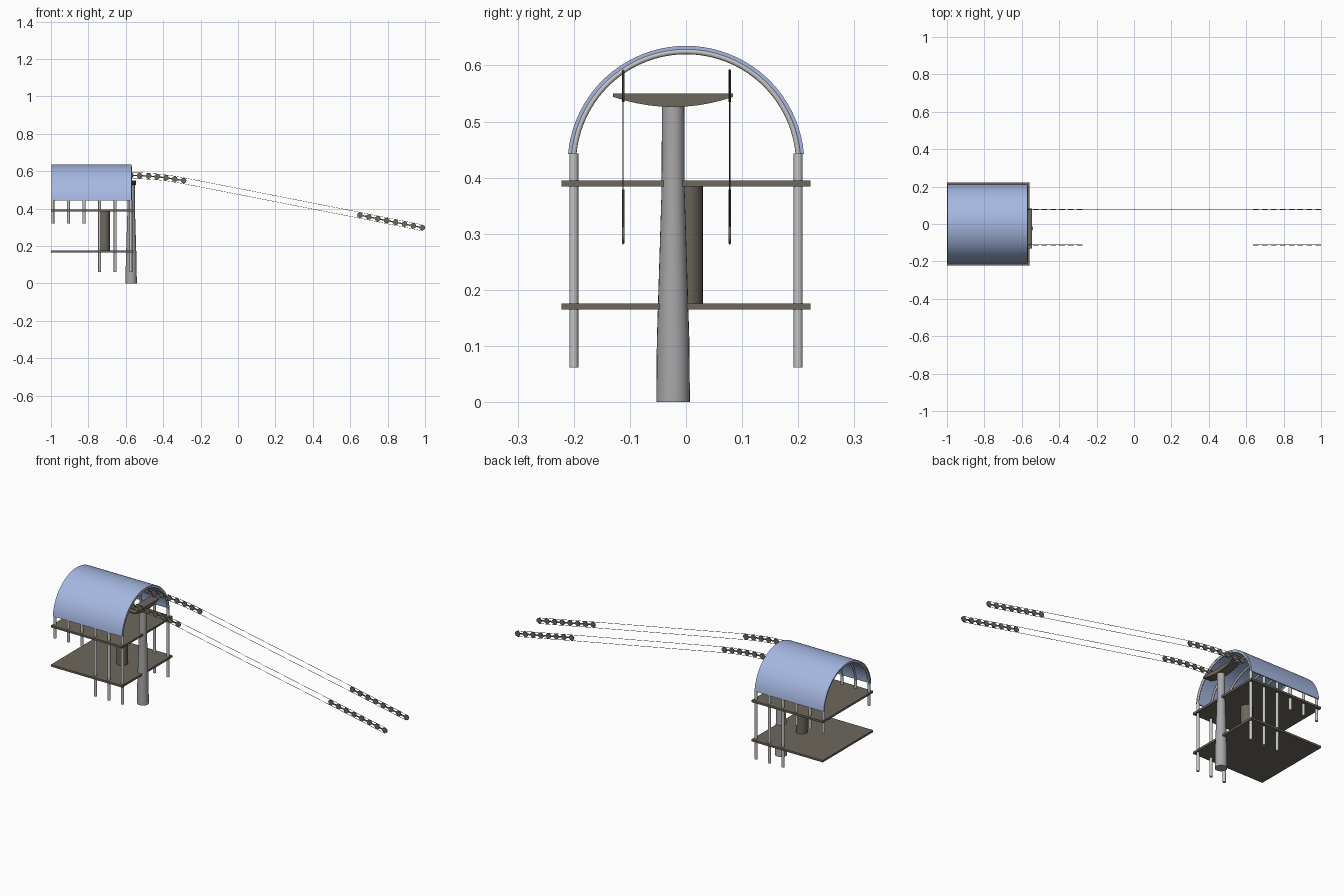
import bpy, bmesh, math
from mathutils import Vector, Matrix

if "Cube" in bpy.data.objects:
    bpy.data.objects.remove(bpy.data.objects["Cube"])


def mat(name, r, g, b):
    m = bpy.data.materials.new(name)
    m.diffuse_color = (r, g, b, 1)
    m.use_nodes = True
    m.node_tree.nodes["Principled BSDF"].inputs["Base Color"].default_value = m.diffuse_color
    return m


BLUE = mat("roof blue", 0.38, 0.48, 0.76)
BROWN = mat("dark brown grey", 0.155, 0.138, 0.108)
STEEL = mat("pillar grey", 0.40, 0.39, 0.40)
LIGHT = mat("post light grey", 0.56, 0.56, 0.56)
CABLE = mat("cable grey", 0.12, 0.12, 0.11)


def finish(name, bm, material, smooth=True):
    bmesh.ops.recalc_face_normals(bm, faces=bm.faces)
    me = bpy.data.meshes.new(name)
    bm.to_mesh(me)
    bm.free()
    me.materials.append(material)
    ob = bpy.data.objects.new(name, me)
    bpy.context.collection.objects.link(ob)
    if smooth:
        bpy.ops.object.select_all(action='DESELECT')
        ob.select_set(True)
        bpy.context.view_layer.objects.active = ob
        bpy.ops.object.shade_smooth_by_angle(angle=math.radians(35))
    return ob


def box(name, lo, hi, material):
    lo, hi = Vector(lo), Vector(hi)
    bm = bmesh.new()
    bmesh.ops.create_cube(bm, size=1, matrix=Matrix.Translation((lo + hi) / 2) @ Matrix.Diagonal((*(hi - lo), 1)))
    return finish(name, bm, material, False)


def add_cylinder(bm, x, y, z0, z1, r, sides):
    bmesh.ops.create_cone(bm, cap_ends=True, segments=sides, radius1=r, radius2=r, depth=z1 - z0,
                          matrix=Matrix.Translation((x, y, (z0 + z1) / 2)))


def extrude_profile(name, pts, x0, x1, material):
    """Closed (y, z) outline extruded along x."""
    bm = bmesh.new()
    face = bm.faces.new([bm.verts.new((x0, y, z)) for y, z in pts])
    res = bmesh.ops.extrude_face_region(bm, geom=[face])
    bmesh.ops.translate(bm, vec=(x1 - x0, 0, 0),
                        verts=[v for v in res["geom"] if isinstance(v, bmesh.types.BMVert)])
    return finish(name, bm, material)


def tube(name, pts, r, material, res=2):
    cu = bpy.data.curves.new(name, 'CURVE')
    cu.dimensions = '3D'
    cu.bevel_depth, cu.bevel_resolution, cu.use_fill_caps = r, res, True
    sp = cu.splines.new('POLY')
    sp.points.add(len(pts) - 1)
    for p, c in zip(sp.points, pts):
        p.co = (*c, 1)
        p.radius = 1
    cu.materials.append(material)
    ob = bpy.data.objects.new(name, cu)
    bpy.context.collection.objects.link(ob)
    bpy.ops.object.select_all(action='DESELECT')
    ob.select_set(True)
    bpy.context.view_layer.objects.active = ob
    bpy.ops.object.convert(target='MESH')


# Barrel roof
CZ, A0 = 0.424, math.radians(5)
angles = [A0 + (math.pi - 2 * A0) * i / 40 for i in range(41)]


def arc(r, seq):
    return [(r * math.cos(a), CZ + r * math.sin(a)) for a in seq]


extrude_profile("roof", arc(0.211, angles) + arc(0.2045, reversed(angles)), -0.997, -0.57, BLUE)

# Roof ribs with posts: short on the far end, long near the pillar
posts = bmesh.new()
for i in range(6):
    x = -0.99 + i * 0.0834
    tube(f"roof_rib_{i + 1}", [(x, y, z) for y, z in arc(0.201, angles)], 0.005, LIGHT)
    for y in (-0.2, 0.2):
        add_cylinder(posts, x, y, 0.32 if i < 3 else 0.062, 0.443, 0.008, 12)
finish("posts", posts, LIGHT)

# Floors and the column between them
box("upper_floor", (-1, -0.222, 0.384), (-0.56, 0.222, 0.395), BROWN)
box("lower_floor", (-1, -0.222, 0.165), (-0.56, 0.222, 0.176), BROWN)
bm = bmesh.new()
add_cylinder(bm, -0.715, 0, 0.175, 0.385, 0.03, 24)
finish("floor_column", bm, BROWN)

# Tapered pillar
PX, PY = -0.571, -0.023
bm = bmesh.new()
rings = []
for z, r in ((0, 0.03), (0.11, 0.029), (0.38, 0.0205), (0.53, 0.02)):
    rings.append([bm.verts.new((PX + r * math.cos(k * math.tau / 24), PY + r * math.sin(k * math.tau / 24), z))
                  for k in range(24)])
for a, b in zip(rings, rings[1:]):
    for k in range(24):
        bm.faces.new((a[k], a[(k + 1) % 24], b[(k + 1) % 24], b[k]))
bm.faces.new(rings[0])
bm.faces.new(rings[-1])
finish("pillar", bm, STEEL)

# Cross beam with a bowed underside
H = 0.107
bottom = [(PY + H * t, 0.526 + 0.018 * t * t) for t in [-1 + i / 5 for i in range(11)]]
extrude_profile("cross_beam", bottom + [(PY + H, 0.55), (PY - H, 0.55)], -0.598, -0.546, BROWN)


# Roller trains and cables
def upper(x):
    return 0.577 - 0.33 * max(x + 0.58, 0) ** 2


def lower(x):
    return 0.365 - 0.2 * (x - 0.65)


XU = [-0.62 + i * 0.047 for i in range(8)]
XL = [0.652 + i * 0.0476 for i in range(8)]
line = [(x, upper(x)) for x in XU] + [(x, lower(x)) for x in XL]
for side, y in (("front", -0.112), ("back", 0.078)):
    bm = bmesh.new()
    for x, z in line:
        bmesh.ops.create_cone(bm, cap_ends=True, segments=16, radius1=0.0148, radius2=0.0148, depth=0.005,
                              matrix=Matrix.Translation((x, y, z)) @ Matrix.Rotation(math.pi / 2, 4, 'X'))
    finish(f"{side}_rollers", bm, BROWN)
    # link bars joining the rollers of each train
    bm = bmesh.new()
    for train in (line[:8], line[8:]):
        for (xa, za), (xb, zb) in zip(train, train[1:]):
            d = math.hypot(xb - xa, zb - za)
            bmesh.ops.create_cube(bm, size=1, matrix=Matrix.Translation(((xa + xb) / 2, y, (za + zb) / 2))
                                  @ Matrix.Rotation(-math.atan2(zb - za, xb - xa), 4, 'Y')
                                  @ Matrix.Diagonal((d, 0.003, 0.007, 1)))
    finish(f"{side}_links", bm, BROWN, False)
    # cable strands above and below the rollers
    for label, dz in (("top", 0.0155), ("bottom", -0.0165)):
        tube(f"{side}_{label}_cable", [(x, y, z + dz) for x, z in line], 0.001, CABLE, 1)
